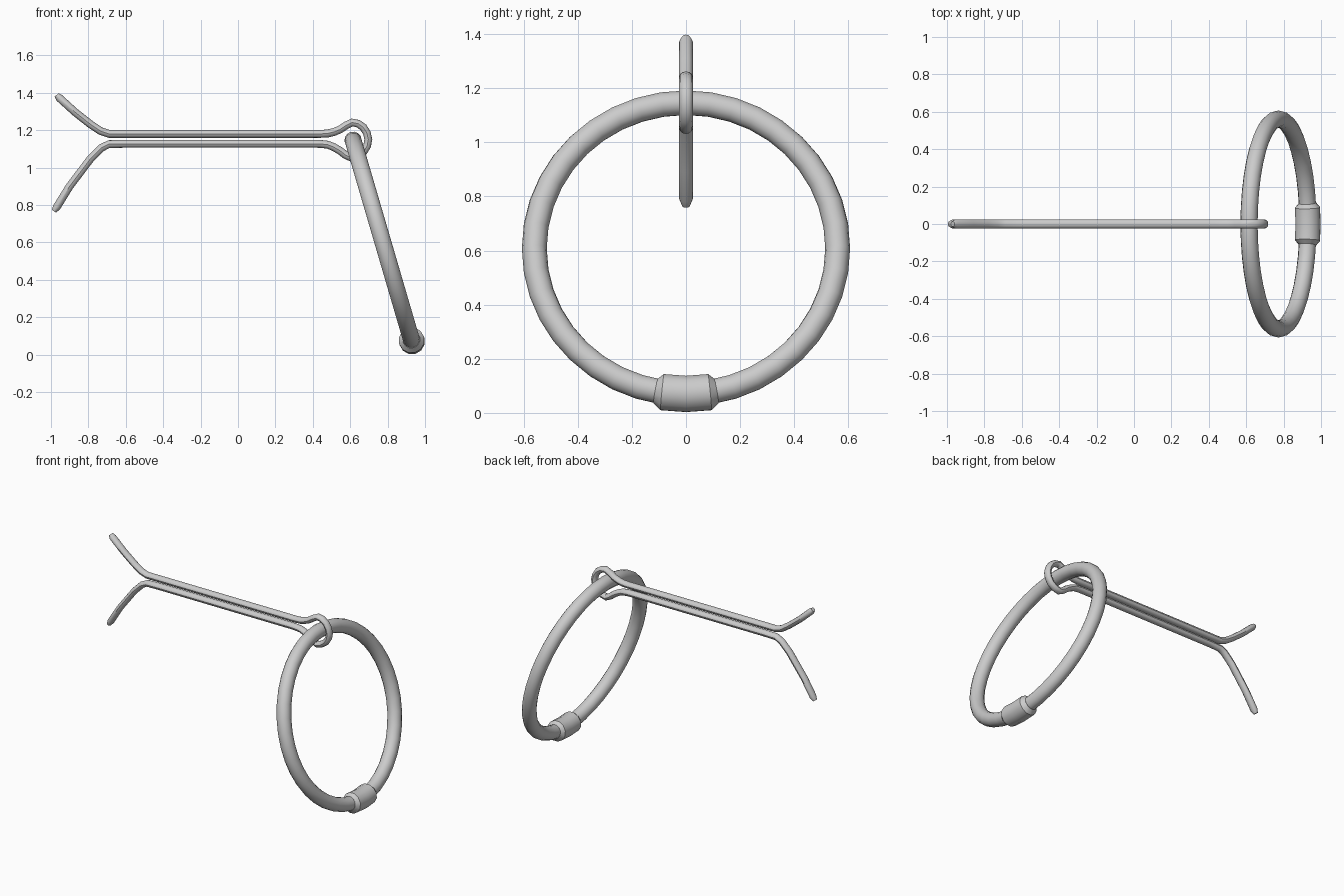
import bpy, bmesh
from math import sin, cos, atan2, pi
from mathutils import Vector

if "Cube" in bpy.data.objects:
    bpy.data.objects.remove(bpy.data.objects["Cube"])

TOP, BOTTOM = Vector((0.615, 0, 1.146)), Vector((0.93, 0, 0.07))
CENTRE = (TOP + BOTTOM) / 2
R = (TOP - BOTTOM).length / 2
UP = (TOP - BOTTOM).normalized()
Y = Vector((0, 1, 0))
AXIS = UP.cross(Y)


def sweep(name, path, side, sizes, sides=12):
    """Sweep an ellipse along a path; sizes = (in-plane, sideways) radii per point."""
    bm = bmesh.new()
    rings = []
    for i, p in enumerate(path):
        tangent = path[min(i + 1, len(path) - 1)] - path[max(i - 1, 0)]
        normal = tangent.normalized().cross(side)
        a, b = sizes[i]
        rings.append([bm.verts.new(p + normal * a * cos(2 * pi * k / sides)
                                   + side * b * sin(2 * pi * k / sides))
                      for k in range(sides)])
    for r, s in zip(rings, rings[1:]):
        for k in range(sides):
            m = (k + 1) % sides
            bm.faces.new((r[k], r[m], s[m], s[k]))
    bm.faces.new(rings[0][::-1])
    bm.faces.new(rings[-1])
    bmesh.ops.recalc_face_normals(bm, faces=bm.faces)
    mesh = bpy.data.meshes.new(name)
    bm.to_mesh(mesh)
    bm.free()
    obj = bpy.data.objects.new(name, mesh)
    bpy.context.collection.objects.link(obj)
    smooth(obj)
    return obj


def smooth(obj):
    bpy.ops.object.select_all(action='DESELECT')
    obj.select_set(True)
    bpy.context.view_layer.objects.active = obj
    bpy.ops.object.shade_smooth_by_angle(angle=0.6)


def spline(pts, steps):
    """Catmull-Rom curve through the points."""
    out = []
    for i in range(len(pts) - 1):
        a, b, c, d = (pts[max(i - 1, 0)], pts[i], pts[i + 1], pts[min(i + 2, len(pts) - 1)])
        for k in range(steps):
            t = k / steps
            out.append(b + (c - a) * t / 2 + (a * 2 - b * 5 + c * 4 - d) * t * t / 2
                       + (b * 3 - a - c * 3 + d) * t ** 3 / 2)
    return out + [pts[-1]]


# Tilted pull ring
bpy.ops.mesh.primitive_torus_add(major_segments=40, minor_segments=14, major_radius=R,
                                 minor_radius=0.046, location=CENTRE,
                                 rotation=(0, atan2(-UP.z, UP.x), 0))
ring = bpy.context.object
ring.name = "pull_ring"
smooth(ring)

# Crimped sleeve joining the ring at its lowest point
profile = [(-0.113, 0.047), (-0.088, 0.069), (0, 0.069), (0.088, 0.069), (0.113, 0.047)]
sleeve_path = [CENTRE - UP * R * cos(y / R) + Y * R * sin(y / R) for y, r in profile]
sweep("ring_sleeve", sleeve_path, AXIS, [(r, r) for y, r in profile])

# Split pin: upper leg, eye around the ring, lower leg
upper = [(-0.97, 1.388), (-0.955, 1.372), (-0.87, 1.295), (-0.79, 1.232), (-0.735, 1.195),
         (-0.69, 1.18), (-0.6, 1.18)]
eye = [(0.4, 1.18), (0.48, 1.182), (0.545, 1.203), (0.61, 1.241), (0.67, 1.215),
       (0.697, 1.15), (0.672, 1.085), (0.605, 1.052), (0.545, 1.09), (0.48, 1.122), (0.4, 1.127)]
lower = [(-0.6, 1.127), (-0.69, 1.125), (-0.73, 1.105), (-0.79, 1.045), (-0.9, 0.9),
         (-0.968, 0.79), (-0.984, 0.766)]
vec = lambda pts: [Vector((x, 0, z)) for x, z in pts]
pin = vec(upper) + spline(vec(eye), 2) + vec(lower)
sizes = [(0.021, 0.025)] * len(pin)
sizes[0] = sizes[-1] = (0.014, 0.015)
sweep("split_pin", pin, Y, sizes)
